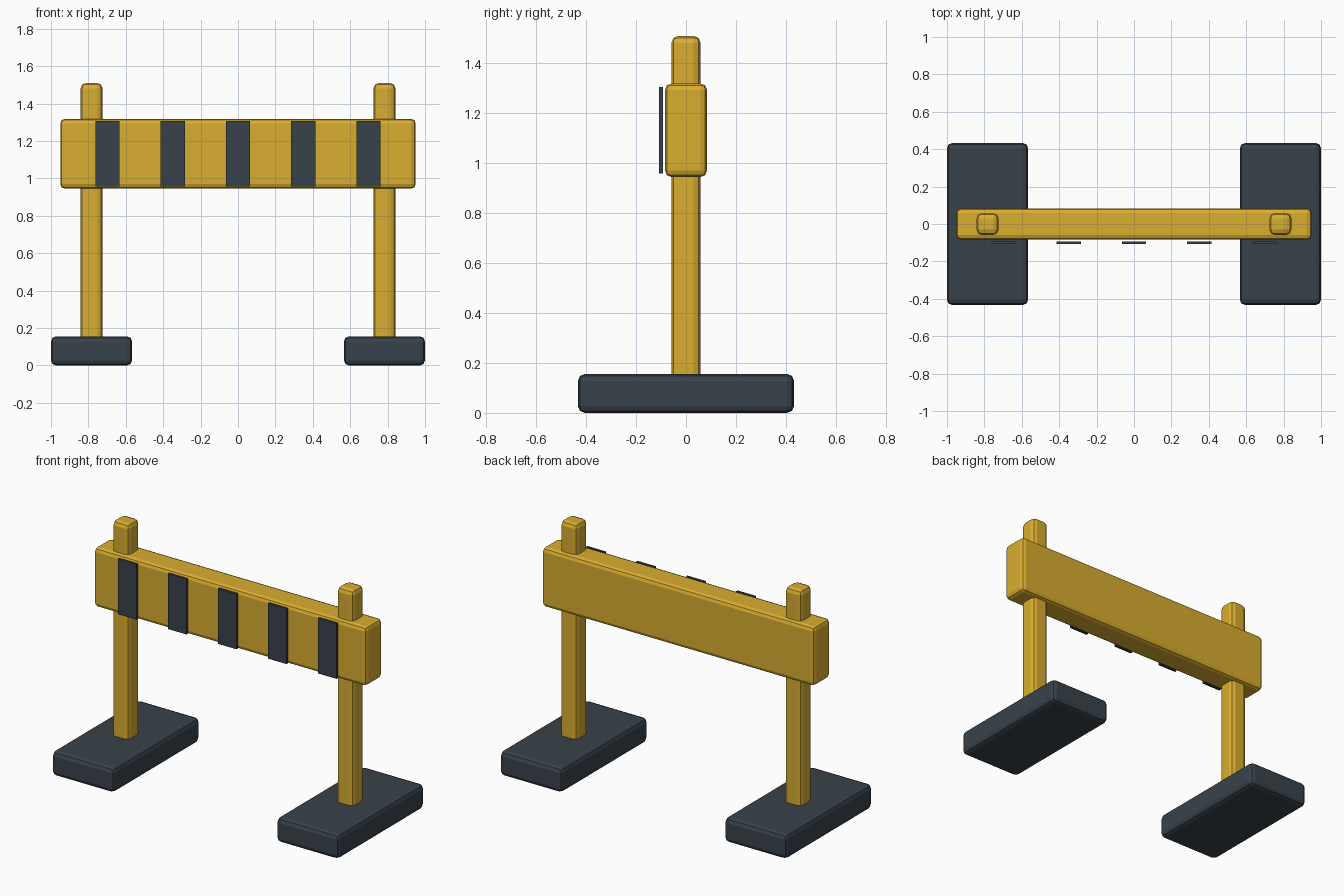
import bpy

if "Cube" in bpy.data.objects:
    bpy.data.objects.remove(bpy.data.objects["Cube"])


def material(name, color):
    m = bpy.data.materials.new(name)
    m.diffuse_color = color
    m.use_nodes = True
    m.node_tree.nodes["Principled BSDF"].inputs["Base Color"].default_value = m.diffuse_color
    return m


yellow = material("yellow_paint", (0.70, 0.42, 0.03, 1))
dark = material("dark_rubber", (0.04, 0.055, 0.07, 1))


def box(name, center, size, mat, bevel=0.0, segments=2):
    bpy.ops.mesh.primitive_cube_add(size=1, location=center)
    ob = bpy.context.object
    ob.name = name
    ob.scale = size
    bpy.ops.object.transform_apply(location=False, rotation=False, scale=True)
    ob.data.materials.append(mat)
    if bevel:
        mod = ob.modifiers.new("rounded_edges", 'BEVEL')
        mod.width = bevel
        mod.segments = segments
    return ob


# Feet and posts, one pair per side
for side, sx in (("left", -1), ("right", 1)):
    box(side + "_foot", (sx * 0.783, 0, 0.078), (0.434, 0.866, 0.156), dark, 0.028)
    box(side + "_post", (sx * 0.783, 0, 0.80), (0.117, 0.117, 1.42), yellow, 0.028)

# Barrier board
box("board", (0, 0, 1.132), (1.9, 0.168, 0.374), yellow, 0.025)

# Dark stripes standing just off the front of the board
for i in range(5):
    box(f"stripe_{i + 1}", ((i - 2) * 0.349, -0.1, 1.132), (0.13, 0.015, 0.348), dark)
